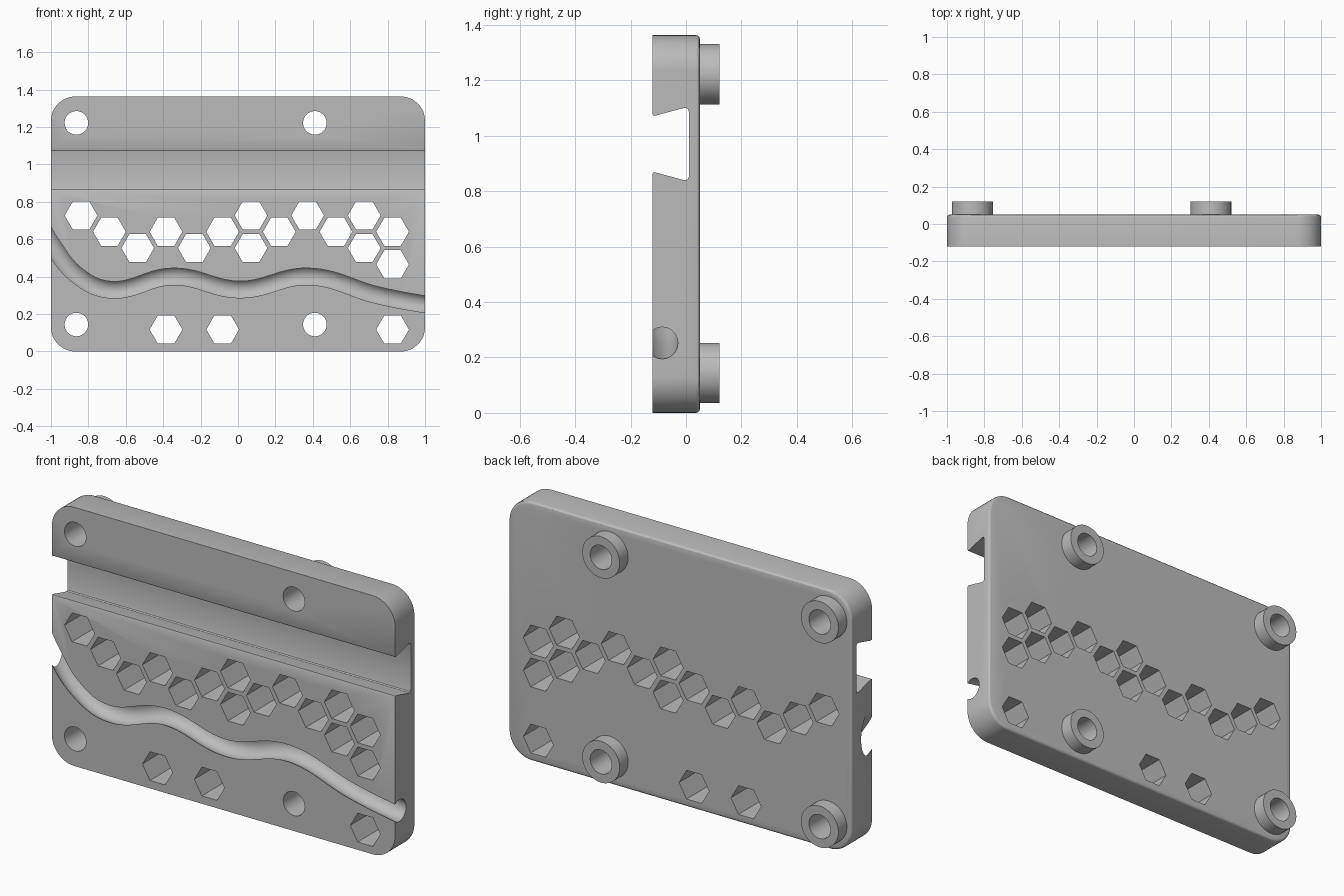
import bpy, bmesh, math

old = bpy.data.objects.get("Cube")
if old:
    bpy.data.objects.remove(old, do_unlink=True)

FRONT, BACK, RIM, HEIGHT = -0.121, 0.05, 0.121, 1.363
CORNER = 0.13

grey = bpy.data.materials.new("plain grey")
grey.use_nodes = True
colour = (0.5, 0.5, 0.5, 1)
grey.diffuse_color = colour
grey.node_tree.nodes["Principled BSDF"].inputs["Base Color"].default_value = colour


def finish(name, bm):
    bmesh.ops.recalc_face_normals(bm, faces=bm.faces)
    mesh = bpy.data.meshes.new(name)
    bm.to_mesh(mesh)
    bm.free()
    mesh.materials.append(grey)
    obj = bpy.data.objects.new(name, mesh)
    bpy.context.collection.objects.link(obj)
    return obj


def extrude(bm, points, offset):
    """Closed prism from an outline; returns the far cap."""
    face = bm.faces.new([bm.verts.new(p) for p in points])
    result = bmesh.ops.extrude_face_region(bm, geom=[face], use_keep_orig=True)["geom"]
    verts = [g for g in result if isinstance(g, bmesh.types.BMVert)]
    bmesh.ops.translate(bm, verts=verts, vec=offset)
    return next(g for g in result if isinstance(g, bmesh.types.BMFace))


def ring(x, z, radius, sides, y):
    return [(x + radius * math.cos(2 * math.pi * i / sides), y,
             z + radius * math.sin(2 * math.pi * i / sides)) for i in range(sides)]


def boolean(target, cutter, operation):
    mod = target.modifiers.new(cutter.name, "BOOLEAN")
    mod.object, mod.operation, mod.solver = cutter, operation, "EXACT"
    bpy.context.view_layer.objects.active = target
    bpy.ops.object.modifier_apply(modifier=mod.name)
    bpy.data.objects.remove(cutter, do_unlink=True)


# Plate with rounded corners and a softened back edge
bm = bmesh.new()
outline = []
corners = [(1, 1), (-1, 1), (-1, -1), (1, -1)]
for k, (sx, sz) in enumerate(corners):
    cx = sx * (1 - CORNER)
    cz = HEIGHT / 2 + sz * (HEIGHT / 2 - CORNER)
    for i in range(13):
        a = math.pi / 2 * (k + i / 12)
        outline.append((cx + CORNER * math.cos(a), FRONT, cz + CORNER * math.sin(a)))
back_face = extrude(bm, outline, (0, BACK - FRONT, 0))
bmesh.ops.bevel(bm, geom=list(back_face.edges), offset=0.014, segments=3,
                profile=0.5, affect="EDGES")
plate = finish("wall_plate", bm)

# Ring-shaped standoffs on the back
mounts = [(x, z) for x in (-0.864, 0.411) for z in (0.144, 1.222)]
bm = bmesh.new()
for x, z in mounts:
    extrude(bm, ring(x, z, 0.109, 48, BACK - 0.03), (0, RIM - BACK + 0.03, 0))
boolean(plate, finish("standoffs", bm), "UNION")

# Round mounting holes
bm = bmesh.new()
for x, z in mounts:
    extrude(bm, ring(x, z, 0.063, 40, -0.3), (0, 0.6, 0))
boolean(plate, finish("mounting_holes", bm), "DIFFERENCE")

# Hexagonal holes, by column and half-row of a honeycomb
cells = [(0, 0), (1, 1), (2, 2), (3, 1), (4, 2), (5, 1), (6, 0), (6, 2), (7, 1),
         (8, 0), (9, 1), (10, 0), (10, 2), (11, 1), (11, 3), (3, 7), (5, 7), (11, 7)]
bm = bmesh.new()
for column, row in cells:
    x, z = -0.839 + 0.1514 * column, 0.727 - 0.0871 * row
    extrude(bm, ring(x, z, 0.0875, 6, -0.3), (0, 0.6, 0))
boolean(plate, finish("hexagon_holes", bm), "DIFFERENCE")

# Dovetail slot across the front, symmetric about its middle height
half = [(-0.2, 0.109), (FRONT, 0.109), (-0.118, 0.103), (-0.108, 0.103),
        (-0.012, 0.129), (0, 0.13), (0.007, 0.126), (0.01, 0.118)]
slot = [(y, 0.97 + d) for y, d in half] + [(y, 0.97 - d) for y, d in reversed(half)]
bm = bmesh.new()
extrude(bm, [(-1.2, y, z) for y, z in slot], (2.4, 0, 0))
boolean(plate, finish("dovetail_slot", bm), "DIFFERENCE")

# Wavy round-bottomed channel
path = [(-1.09, 0.75), (-1, 0.58), (-0.85, 0.4), (-0.69, 0.331), (-0.345, 0.401),
        (0.01, 0.331), (0.38, 0.401), (0.75, 0.3), (1, 0.252), (1.12, 0.235)]
curve = bpy.data.curves.new("wavy_channel", "CURVE")
curve.dimensions = "3D"
curve.bevel_depth = 0.057
curve.bevel_resolution = 8
curve.resolution_u = 14
curve.use_fill_caps = True
spline = curve.splines.new("BEZIER")
spline.bezier_points.add(len(path) - 1)
for point, (x, z) in zip(spline.bezier_points, path):
    point.co = (x, -0.086, z)
    point.handle_left_type = point.handle_right_type = "AUTO"
tube = bpy.data.objects.new("wavy_channel_curve", curve)
bpy.context.collection.objects.link(tube)
bpy.context.view_layer.update()
mesh = bpy.data.meshes.new_from_object(
    tube.evaluated_get(bpy.context.evaluated_depsgraph_get()))
bpy.data.objects.remove(tube, do_unlink=True)
bm = bmesh.new()
bm.from_mesh(mesh)
bmesh.ops.remove_doubles(bm, verts=bm.verts, dist=0.0001)
boolean(plate, finish("wavy_channel", bm), "DIFFERENCE")

# Smooth curved walls, crisp edges
for obj in bpy.context.selected_objects:
    obj.select_set(False)
plate.select_set(True)
bpy.context.view_layer.objects.active = plate
bpy.ops.object.shade_smooth_by_angle(angle=math.radians(30))
